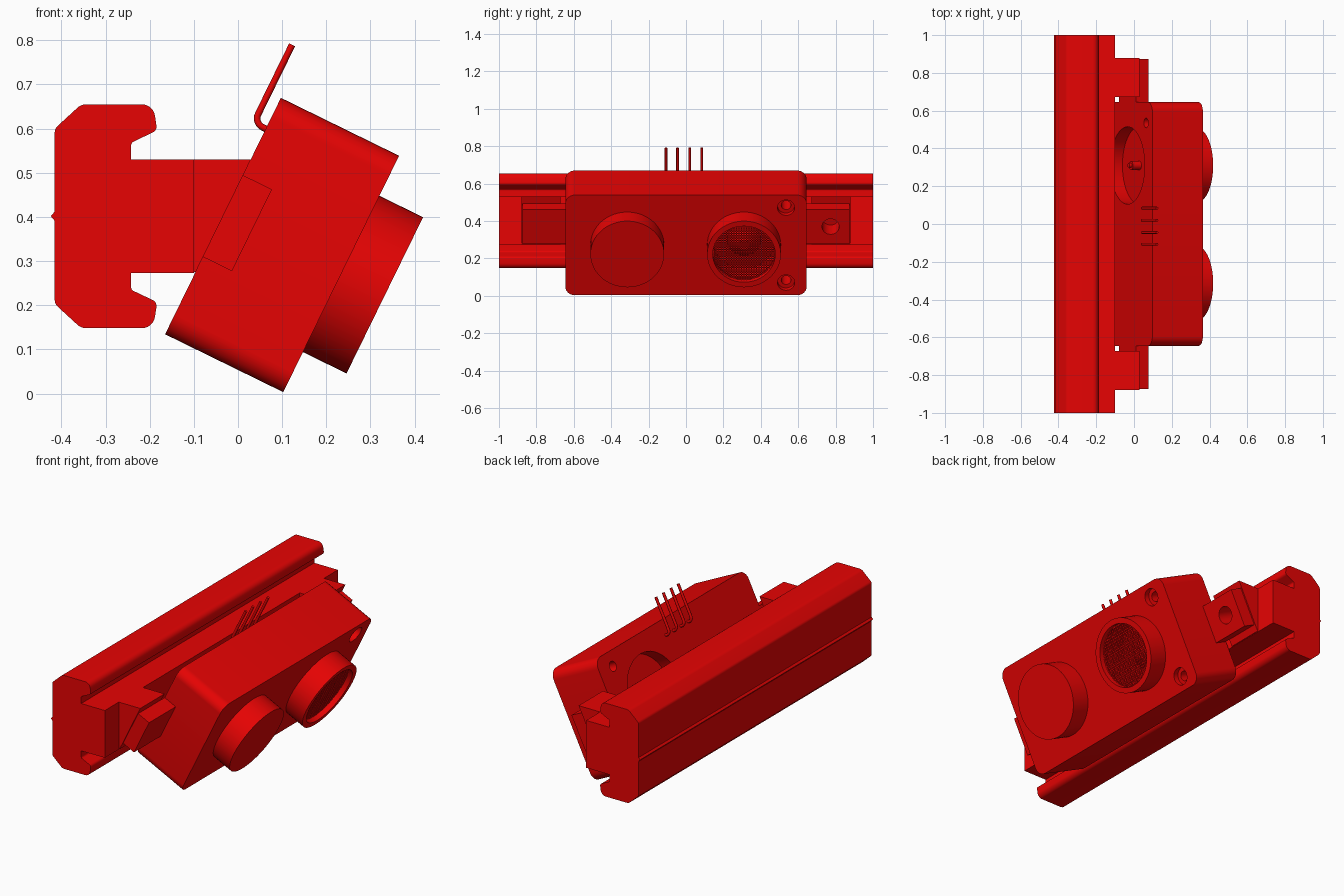
import bpy, bmesh, math
from mathutils import Matrix, Vector

cube = bpy.data.objects.get("Cube")
if cube:
    bpy.data.objects.remove(cube, do_unlink=True)

RED = (0.8, 0.001, 0.001, 1)
red = bpy.data.materials.new("red plastic")
red.use_nodes = True
red.diffuse_color = RED
red.node_tree.nodes["Principled BSDF"].inputs["Base Color"].default_value = RED

# Rail frame: profile in x and z, extruded along y
RAIL = Matrix(((1, 0, 0, 0), (0, 0, -1, 0), (0, 1, 0, 0), (0, 0, 0, 1)))
# Tilted sensor frame: across, up the face, outward; origin at the back centre
a = math.radians(26.1)
s, c = math.sin(a), math.cos(a)
TILT = Matrix(((0, s, c, -0.034), (1, 0, 0, 0), (0, c, -s, 0.402), (0, 0, 0, 1)))


def finish(name, bm, angle=35):
    bmesh.ops.recalc_face_normals(bm, faces=bm.faces)
    mesh = bpy.data.meshes.new(name)
    bm.to_mesh(mesh)
    bm.free()
    mesh.materials.append(red)
    obj = bpy.data.objects.new(name, mesh)
    bpy.context.collection.objects.link(obj)
    shade(obj, angle)
    return obj


def shade(obj, angle=35):
    bpy.ops.object.select_all(action='DESELECT')
    obj.select_set(True)
    bpy.context.view_layer.objects.active = obj
    bpy.ops.object.shade_smooth_by_angle(angle=math.radians(angle))


def prism(name, pts, lo, hi, frame):
    bm = bmesh.new()
    face = bm.faces.new([bm.verts.new((x, y, lo)) for x, y in pts])
    new = bmesh.ops.extrude_face_region(bm, geom=[face])["geom"]
    verts = [g for g in new if isinstance(g, bmesh.types.BMVert)]
    bmesh.ops.translate(bm, verts=verts, vec=(0, 0, hi - lo))
    bm.transform(frame)
    return finish(name, bm)


def rounded(corners, steps=6):
    """Polygon from (x, y, radius) corners, with rounded corners."""
    out = []
    for i, (x, y, r) in enumerate(corners):
        p = Vector((x, y))
        if not r:
            out.append(p)
            continue
        before = (Vector(corners[i - 1][:2]) - p).normalized()
        after = (Vector(corners[(i + 1) % len(corners)][:2]) - p).normalized()
        half = before.angle(after) / 2
        centre = p + (before + after).normalized() * r / math.sin(half)
        start = p + before * r / math.tan(half) - centre
        end = p + after * r / math.tan(half) - centre
        out += [centre + start.lerp(end, k / steps).normalized() * r for k in range(steps + 1)]
    return out


def circle(x, y, r, n=48):
    return [(x + r * math.cos(2 * math.pi * k / n), y + r * math.sin(2 * math.pi * k / n)) for k in range(n)]


def rod(name, x, y, r, lo, hi, n=48):
    return prism(name, circle(x, y, r, n), lo, hi, TILT)


def cut(obj, cutters):
    for cutter in cutters:
        mod = obj.modifiers.new("cut", 'BOOLEAN')
        mod.operation = 'DIFFERENCE'
        mod.solver = 'EXACT'
        mod.object = cutter
        bpy.context.view_layer.objects.active = obj
        bpy.ops.object.modifier_apply(modifier=mod.name)
        bpy.data.objects.remove(cutter, do_unlink=True)
    shade(obj)


# Mounting rail with hooked lips, a neck and a fine ridge along its back
upper = [(-0.415, 0.412, 0), (-0.415, 0.6, 0.02), (-0.355, 0.655, 0.03), (-0.192, 0.655, 0.03),
         (-0.183, 0.596, 0.015), (-0.242, 0.568, 0.01), (-0.242, 0.53, 0), (-0.1, 0.53, 0)]
lower = [(x, 0.803 - z, r) for x, z, r in reversed(upper)]
prism("rail", rounded(upper + lower + [(-0.424, 0.402, 0)]), -1, 1, RAIL)

# Sensor housing, drilled at the corners and bored for the two transducers
W, H, D = 0.645, 0.298, 0.298
housing = prism("housing", rounded([(-W, -H, 0.05), (W, -H, 0.05), (W, H, 0.05), (-W, H, 0.05)]), 0, D, TILT)
cutters = []
for x in (-0.535, 0.535):
    for y in (-0.223, 0.223):
        cutters.append(rod("screw_hole", x, y, 0.026, -0.05, D + 0.05, 24))
        cutters.append(rod("counterbore", x, y, 0.046, D - 0.03, D + 0.05, 32))
EYES = (-0.314, 0.31)
for x in EYES:
    cutters.append(rod("front_bore", x, 0, 0.167, D - 0.06, D + 0.2))
    cutters.append(rod("back_recess", x, 0, 0.205, -0.1, 0.07))
cut(housing, cutters)

PITCH, WIRE = 0.0135, 0.005
for side, x in zip(("right", "left"), EYES):
    # Transducer barrel
    barrel = rod(side + "_barrel", x, 0, 0.197, D - 0.02, D + 0.11, 64)
    cut(barrel, [rod("barrel_bore", x, 0, 0.167, D - 0.1, D + 0.2)])
    # Woven guard inside the barrel
    bm = bmesh.new()
    for k in range(-12, 13):
        chord = 2 * math.sqrt(0.168 ** 2 - (k * PITCH) ** 2)
        for pos, size in (((x + k * PITCH, 0), (WIRE, chord)), ((x, k * PITCH), (chord, WIRE))):
            bmesh.ops.create_cube(bm, size=1, matrix=TILT @ Matrix.Translation((*pos, D + 0.08))
                                  @ Matrix.Diagonal((*size, WIRE, 1)))
    finish(side + "_guard", bm)
    # Cone behind the guard
    bm = bmesh.new()
    bmesh.ops.create_cone(bm, cap_ends=True, segments=32, radius1=0.09, radius2=0.03, depth=0.06,
                          matrix=TILT @ Matrix.Translation((x, 0, D - 0.03)))
    finish(side + "_cone", bm)
    # Rear terminal
    rod(side + "_terminal", x, 0, 0.024, 0.02, 0.08, 20)
    rod(side + "_terminal_tip", x, 0, 0.012, 0.005, 0.03, 16)

# Side brackets: wedge arm from the rail and a drilled tilted tab
for side, sign in (("right", -1), ("left", 1)):
    y0, y1 = sorted((-sign * 0.672, -sign * 0.88))
    arm = prism(side + "_arm", [(-0.12, 0.275), (-0.096, 0.275), (0.029, 0.53), (-0.12, 0.53)], y0, y1, RAIL)
    x0, x1 = sorted((sign * 0.64, sign * 0.873))
    tab = prism(side + "_tab", [(x0, -0.103), (x1, -0.103), (x1, 0.103), (x0, 0.103)], 0, 0.073, TILT)
    for part in (arm, tab):
        cut(part, [rod("bolt_hole", sign * 0.773, 0, 0.046, -0.04, 0.2, 32)])

# Four bent connector pins
path = [(0.22, 0.02)] + rounded([(0.22, 0.02, 0), (0.22, -0.03, 0.022), (0.417, -0.03, 0)])[1:]
for i, x in enumerate((-0.107, -0.045, 0.02, 0.084)):
    curve = bpy.data.curves.new("pin", 'CURVE')
    curve.dimensions = '3D'
    curve.bevel_depth = 0.0075
    curve.bevel_resolution = 2
    curve.use_fill_caps = True
    spline = curve.splines.new('POLY')
    spline.points.add(len(path) - 1)
    for point, (v, n) in zip(spline.points, path):
        point.co = (*(TILT @ Vector((x, v, n))), 1)
    curve.materials.append(red)
    pin = bpy.data.objects.new("connector_pin_%d" % (i + 1), curve)
    bpy.context.collection.objects.link(pin)
